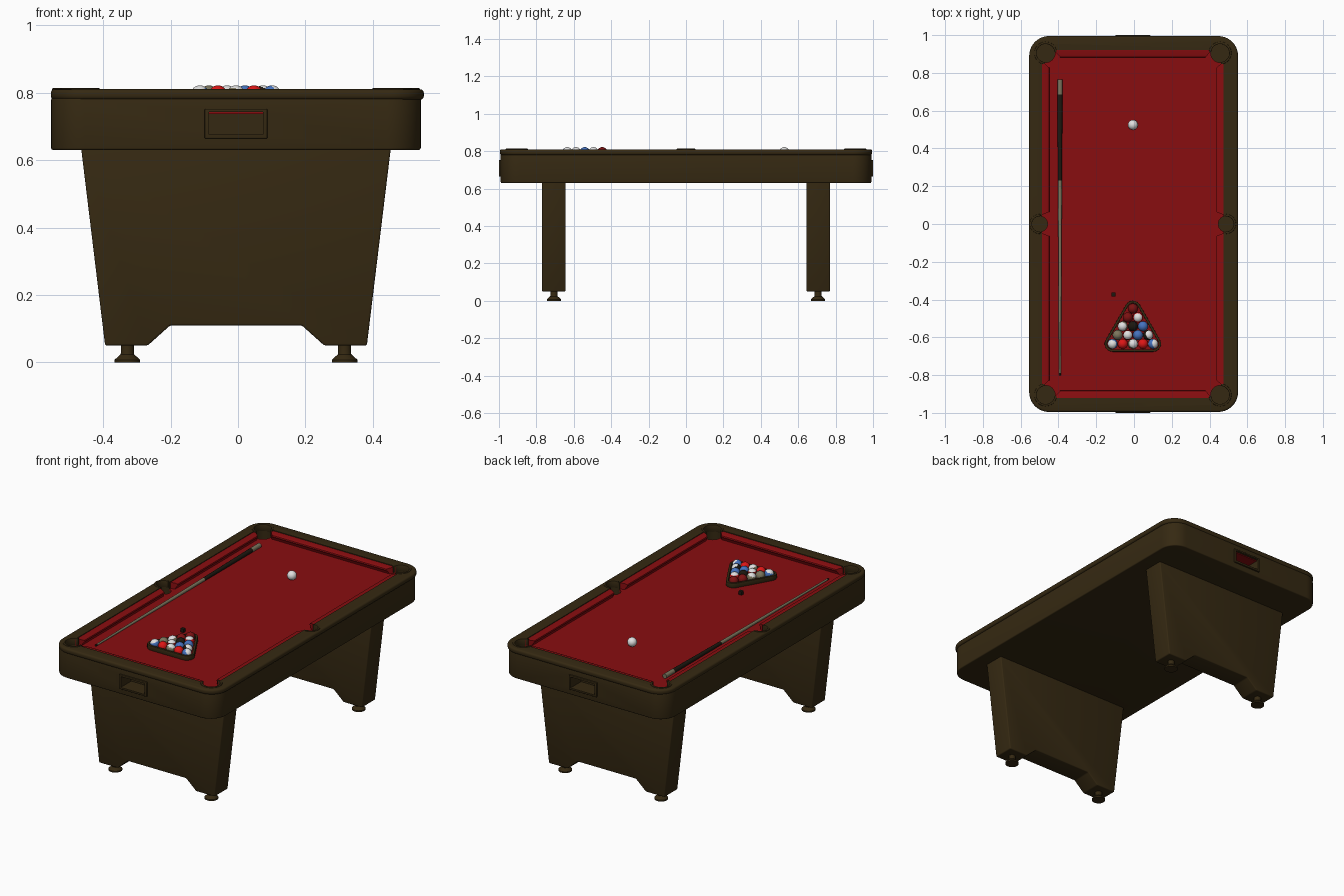
import bpy, bmesh, math
from mathutils import Vector

if "Cube" in bpy.data.objects:
    bpy.data.objects.remove(bpy.data.objects["Cube"])

CX = -0.006            # table axis


def material(name, r, g, b):
    m = bpy.data.materials.new(name)
    m.diffuse_color = (r, g, b, 1)
    m.use_nodes = True
    m.node_tree.nodes["Principled BSDF"].inputs["Base Color"].default_value = m.diffuse_color
    return m


WOOD = material("dark brown wood", 0.036, 0.022, 0.006)
FELT = material("red felt", 0.25, 0.004, 0.005)
WHITE = material("ivory white", 0.75, 0.75, 0.75)
RED = material("bright red", 0.72, 0.008, 0.008)
BLUE = material("blue", 0.06, 0.17, 0.52)
MAROON = material("maroon", 0.2, 0.006, 0.006)
TAN = material("grey tan", 0.2, 0.18, 0.11)
BLACK = material("near black", 0.012, 0.009, 0.005)


def finish(name, bm, mats, bevel=0, segments=3, angle=35):
    bmesh.ops.recalc_face_normals(bm, faces=bm.faces)
    me = bpy.data.meshes.new(name)
    bm.to_mesh(me)
    bm.free()
    for m in mats:
        me.materials.append(m)
    ob = bpy.data.objects.new(name, me)
    bpy.context.collection.objects.link(ob)
    if bevel:
        mod = ob.modifiers.new("bevel", 'BEVEL')
        mod.width, mod.segments = bevel, segments
        mod.limit_method, mod.angle_limit = 'ANGLE', math.radians(40)
        apply(ob, mod)
    smooth(ob, angle)
    return ob


def select(ob):
    bpy.ops.object.select_all(action='DESELECT')
    ob.select_set(True)
    bpy.context.view_layer.objects.active = ob


def apply(ob, mod):
    select(ob)
    bpy.ops.object.modifier_apply(modifier=mod.name)


def smooth(ob, angle=35):
    select(ob)
    bpy.ops.object.shade_smooth_by_angle(angle=math.radians(angle))


def loft(name, ring_a, ring_b, mat, **kw):
    """Solid between two matching closed rings."""
    bm = bmesh.new()
    a = [bm.verts.new(p) for p in ring_a]
    b = [bm.verts.new(p) for p in ring_b]
    n = len(a)
    for i in range(n):
        bm.faces.new((a[i], a[(i + 1) % n], b[(i + 1) % n], b[i]))
    bm.faces.new(a)
    bm.faces.new(b[::-1])
    return finish(name, bm, [mat], **kw)


def slab(name, pts, z0, z1, mat, **kw):
    return loft(name, [(x, y, z0) for x, y in pts], [(x, y, z1) for x, y in pts], mat, **kw)


def box(name, x0, x1, y0, y1, z0, z1, mat, **kw):
    return slab(name, [(x0, y0), (x1, y0), (x1, y1), (x0, y1)], z0, z1, mat, **kw)


def circle(cx, cy, r, n=32):
    return [(cx + r * math.cos(t * math.tau / n), cy + r * math.sin(t * math.tau / n)) for t in range(n)]


def rounded(cx, hx, hy, r, n=10):
    pts = []
    for k, (sx, sy) in enumerate([(1, 1), (-1, 1), (-1, -1), (1, -1)]):
        for i in range(n + 1):
            t = (k + i / n) * math.pi / 2
            pts.append((cx + sx * (hx - r) + r * math.cos(t), sy * (hy - r) + r * math.sin(t)))
    return pts


def lathe(name, cx, cy, profile, mat, n=24):
    bm = bmesh.new()
    rings = [[bm.verts.new((x, y, z)) for x, y in circle(cx, cy, r, n)] for r, z in profile]
    for a, b in zip(rings, rings[1:]):
        for i in range(n):
            bm.faces.new((a[i], a[(i + 1) % n], b[(i + 1) % n], b[i]))
    bm.faces.new(rings[0])
    bm.faces.new(rings[-1])
    return finish(name, bm, [mat])


def cut(ob, cutters):
    for c in cutters:
        c.hide_render = True
        mod = ob.modifiers.new("cut", 'BOOLEAN')
        mod.operation, mod.solver, mod.object = 'DIFFERENCE', 'EXACT', c
        apply(ob, mod)
    smooth(ob)


# Cutters: playing area, pockets and ball-return windows
IX, IY = 0.481, 0.92
pockets = [(CX + sx * x, sy * y, r) for sx in (-1, 1)
           for x, y, r, sides in ((0.462, 0.905, 0.05, (-1, 1)), (0.494, 0, 0.042, (1,))) for sy in sides]
area = box("area_cutter", CX - IX, CX + IX, -IY, IY, 0.757, 0.9, WOOD)
holes = [slab("pocket_cutter", circle(x, y, r), 0.70, 0.9, WOOD) for x, y, r in pockets]
windows = [box("window_cutter", CX - 0.08, CX + 0.08, *sorted((s * 0.9, s * 1.1)), 0.676, 0.742, WOOD) for s in (-1, 1)]

# Cabinet, rail and cloth
cabinet = slab("cabinet", rounded(CX, 0.548, 0.991, 0.1), 0.63, 0.785, WOOD, bevel=0.006)
cut(cabinet, [area] + holes + windows)
rail = slab("top_rail", rounded(-0.002, 0.553, 0.995, 0.105), 0.779, 0.81, WOOD, bevel=0.011)
cut(rail, [area] + holes)
cloth = box("cloth", CX - IX, CX + IX, -IY, IY, 0.755, 0.768, FELT)
cut(cloth, holes)

# Ball-return window frames with a red lining overhead
for s in (-1, 1):
    frame = box("window_frame", CX - 0.093, CX + 0.093, *sorted((s * 0.985, s * 1.0)), 0.664, 0.752, WOOD, bevel=0.003)
    cut(frame, windows)
    box("window_lining", CX - 0.08, CX + 0.08, *sorted((s * 0.9, s * 0.985)), 0.737, 0.743, FELT)

for c in [area] + holes + windows:
    bpy.data.objects.remove(c)

# Pocket collars, open towards the playing area
for x, y, r in pockets:
    out = math.atan2(y, x - CX) if y == 0 else math.atan2(math.copysign(1, y), x - CX and math.copysign(1, x - CX))
    half = math.radians(95 if y == 0 else 130)
    arc = [out - half + 2 * half * i / 24 for i in range(25)]
    pts = [(x + (r + 0.01) * math.cos(t), y + (r + 0.01) * math.sin(t)) for t in arc]
    pts += [(x + (r - 0.002) * math.cos(t), y + (r - 0.002) * math.sin(t)) for t in arc[::-1]]
    slab("pocket_collar", pts, 0.772, 0.813, WOOD, bevel=0.003, segments=2)

# Cushions: (distance from rail, height) profile with mitred ends
PROFILE = [(0, 0.806), (0.026, 0.803), (0.037, 0.798), (0.039, 0.791), (0.03, 0.78), (0.026, 0.767), (0, 0.767)]


def cushion(origin, along, inward, a, b, miter_a, miter_b):
    o, u, v = Vector(origin), Vector(along), Vector(inward)
    ends = [[o + u * (t + k * d) + v * d + Vector((0, 0, z)) for d, z in PROFILE]
            for t, k in ((a, miter_a), (b, -miter_b))]
    loft("cushion", *ends, FELT)


for s in (-1, 1):
    for t in (-1, 1):
        cushion((CX + s * IX, 0, 0), (0, t, 0), (-s, 0, 0), 0.048, 0.862, 0.4, 0.9)
    cushion((CX, s * IY, 0), (1, 0, 0), (0, -s, 0), -0.418, 0.418, 0.9, 0.9)

# End panel legs with a notched foot line, and levelling feet
half = [(0.195, 0.11), (0.262, 0.05), (0.388, 0.05), (0.459, 0.635)]
outline = half + [(-x, z) for x, z in half[::-1]]
for s in (-1, 1):
    loft("leg_panel", [(CX + x, s * 0.643, z) for x, z in outline],
         [(CX + x, s * 0.77, z) for x, z in outline], WOOD, bevel=0.006)
    for t in (-1, 1):
        lathe("levelling_foot", CX + t * 0.322, s * 0.706,
              [(0.038, 0), (0.038, 0.008), (0.02, 0.024), (0.019, 0.03), (0.019, 0.06)], WOOD)

# Balls: solid, or white with a coloured band
R = 0.0268


def ball(name, x, y, mat, band=False, tilt=0.0):
    bm = bmesh.new()
    bmesh.ops.create_uvsphere(bm, u_segments=24, v_segments=16, radius=R)
    axis = Vector((math.sin(tilt), 0.2 * math.sin(tilt * 3), math.cos(tilt)))
    for f in bm.faces:
        f.material_index = int(band and abs(f.calc_center_median().dot(axis)) < 0.5 * R)
    bmesh.ops.translate(bm, verts=bm.verts, vec=(x, y, 0.768 + R))
    finish(name, bm, [WHITE, mat] if band else [mat], angle=60)


ball("cue_ball", CX, 0.525, WHITE)
rows = [[(MAROON, 0)], [(MAROON, 0), (RED, 1)], [(TAN, 1), (BLACK, 0), (BLUE, 0)],
        [(TAN, 0), (MAROON, 1), (BLUE, 0), (BLACK, 1)],
        [(BLUE, 1), (RED, 0), (TAN, 1), (RED, 0), (BLUE, 1)]]
for i, row in enumerate(rows):
    for j, (mat, band) in enumerate(row):
        ball("racked_ball", CX + (j - i / 2) * 2 * R, -0.448 - i * 0.0466, mat, band, 0.3 * (j - 1))

# Triangle rack: rounded triangular ring
def triangle(r, n=6):
    pts = []
    for k, (x, y) in enumerate([(0, -0.448), (-0.1075, -0.6344), (0.1075, -0.6344)]):
        for i in range(n + 1):
            t = math.radians(30 + 120 * k + 120 * i / n)
            pts.append((CX + x + r * math.cos(t), y + r * math.sin(t)))
    return pts


bm = bmesh.new()
loops = [[bm.verts.new((x, y, z)) for x, y in triangle(r)]
         for r, z in ((0.029, 0.769), (0.042, 0.769), (0.042, 0.797), (0.029, 0.797))]
for a, b in zip(loops, loops[1:] + loops[:1]):
    for i in range(len(a)):
        j = (i + 1) % len(a)
        bm.faces.new((a[i], a[j], b[j], b[i]))
finish("triangle_rack", bm, [WOOD], bevel=0.002, segments=2)

# Cue stick lying along the table, and the chalk block
cue = [("cue_butt", 0.765, 0.685, 0.014, 0.0135, TAN), ("cue_grip", 0.685, 0.23, 0.0135, 0.0105, BLACK),
       ("cue_shaft", 0.23, -0.79, 0.0105, 0.0055, TAN), ("cue_tip", -0.79, -0.803, 0.0055, 0.005, BLACK)]
for name, y0, y1, r0, r1, mat in cue:
    loft(name, [(x, y0, z) for x, z in circle(-0.392, 0.768 + r0, r0, 16)],
         [(x, y1, z) for x, z in circle(-0.392, 0.768 + r1, r1, 16)], mat)
box("chalk_block", -0.119, -0.097, -0.384, -0.362, 0.768, 0.79, BLACK, bevel=0.002)
